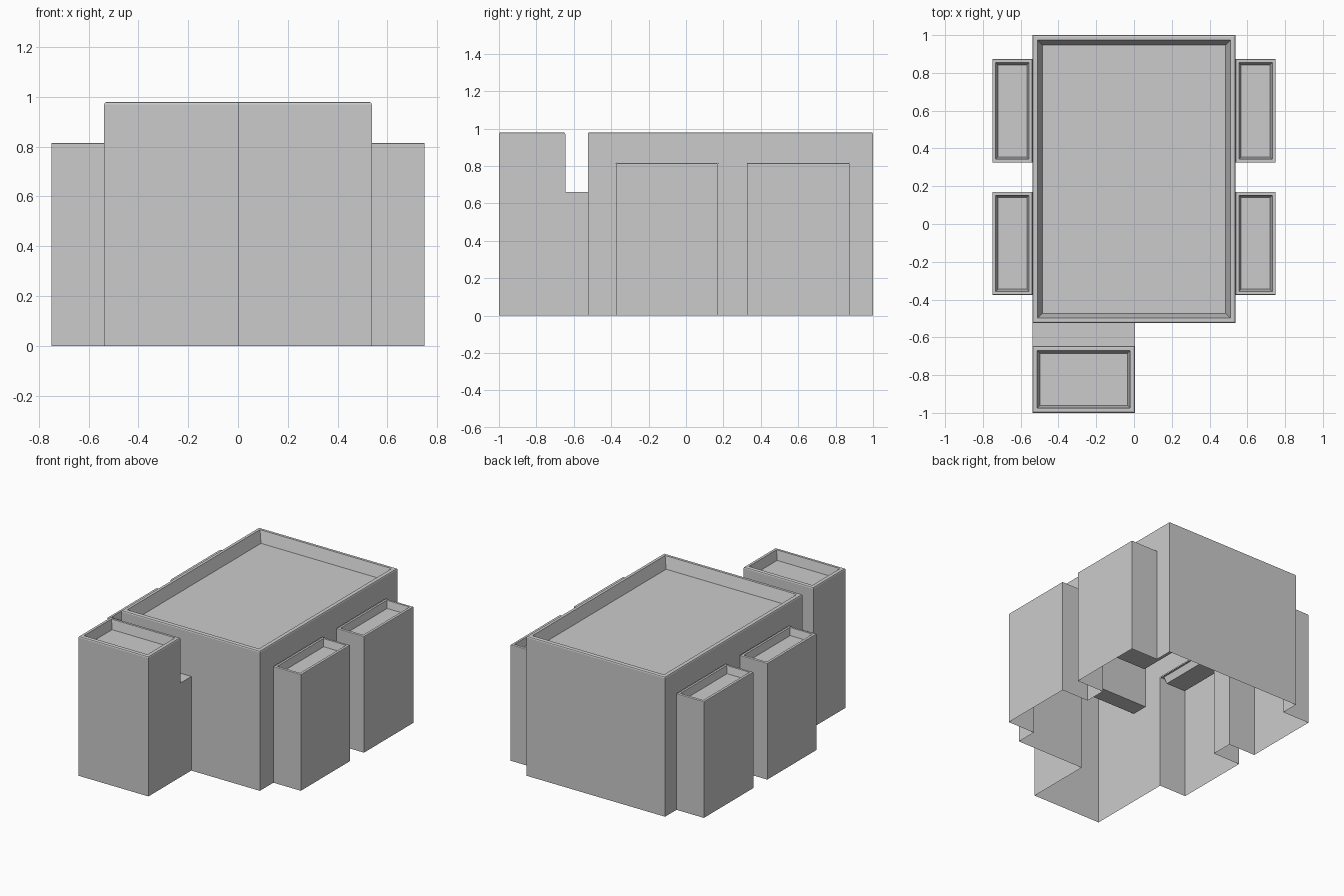
import bpy

if "Cube" in bpy.data.objects:
    bpy.data.objects.remove(bpy.data.objects["Cube"])

W = 0.5375      # half width of the main hall
FRONT = -0.525  # front wall of the main hall


def wall(verts, faces, axis, at, u0, u1, top, notches, flip):
    """Vertical wall as one outline, with doorway notches (a, b, height) cut from the ground."""
    pts, end = [], True
    if not any(a == u0 for a, b, h in notches):
        pts.append((u0, 0))
    for a, b, h in notches:
        if a != u0:
            pts.append((a, 0))
        pts += [(a, h), (b, h)]
        if b != u1:
            pts.append((b, 0))
        else:
            end = False
    if end:
        pts.append((u1, 0))
    pts += [(u1, top), (u0, top)]
    start = len(verts)
    verts += [(u, at, z) if axis == 'x' else (at, u, z) for u, z in pts]
    ids = list(range(start, len(verts)))
    faces.append(ids[::-1] if flip else ids)


def shell(name, x0, x1, y0, y1, h, rings, notches=None, skip=()):
    """Bottomless volume; rings = (inset, drop) loops that shape the roof rim and recess."""
    notches = notches or {}
    verts, faces = [], []
    top = h - rings[0][1]
    for side, axis, at, u0, u1, flip in (('front', 'x', y0, x0, x1, False),
                                         ('back', 'x', y1, x0, x1, True),
                                         ('right', 'y', x1, y0, y1, False),
                                         ('left', 'y', x0, y0, y1, True)):
        if side not in skip:
            wall(verts, faces, axis, at, u0, u1, top, notches.get(side, []), flip)
    base = len(verts)
    for i, d in rings:
        z = h - d
        verts += [(x0 + i, y0 + i, z), (x1 - i, y0 + i, z),
                  (x1 - i, y1 - i, z), (x0 + i, y1 - i, z)]
    for r in range(len(rings) - 1):
        for k in range(4):
            a, b = base + r * 4 + k, base + r * 4 + (k + 1) % 4
            faces.append([a, b, b + 4, a + 4])
    last = base + (len(rings) - 1) * 4
    faces.append([last, last + 1, last + 2, last + 3])
    mesh = bpy.data.meshes.new(name)
    mesh.from_pydata(verts, [], faces)
    mesh.update()
    obj = bpy.data.objects.new(name, mesh)
    bpy.context.collection.objects.link(obj)
    return obj


def roof(bevel, rim, slope, depth):
    return [(0, bevel), (bevel * 0.3, bevel * 0.3), (bevel, 0), (rim, 0), (rim + slope, depth)]


# main hall, open towards the side pods and the front link
pods = {"front": (-0.375, 0.17), "back": (0.325, 0.873)}
POD_H, LINK_H = 0.815, 0.66
doors = [(a, b, POD_H) for a, b in pods.values()]
shell("main_hall", -W, W, FRONT, 1.0, 0.98, roof(0.01, 0.027, 0.025, 0.08),
      {'left': doors, 'right': doors, 'front': [(-W, 0.005, LINK_H)]})

# side pods, mirrored left to right
for place, (a, b) in pods.items():
    pod = shell("side_pod_" + place, W, 0.75, a, b, POD_H,
                roof(0.004, 0.018, 0.012, 0.05), skip=('left',))
    pod.modifiers.new("mirror", 'MIRROR')

# front tower and the low link joining it to the hall
shell("front_tower", -W, 0.005, -1.0, -0.645, 0.98, roof(0.01, 0.025, 0.015, 0.065),
      {'back': [(-W, 0.005, LINK_H)]})
shell("front_link", -W, 0.005, -0.645, FRONT, LINK_H, [(0, 0)], skip=('front', 'back'))
